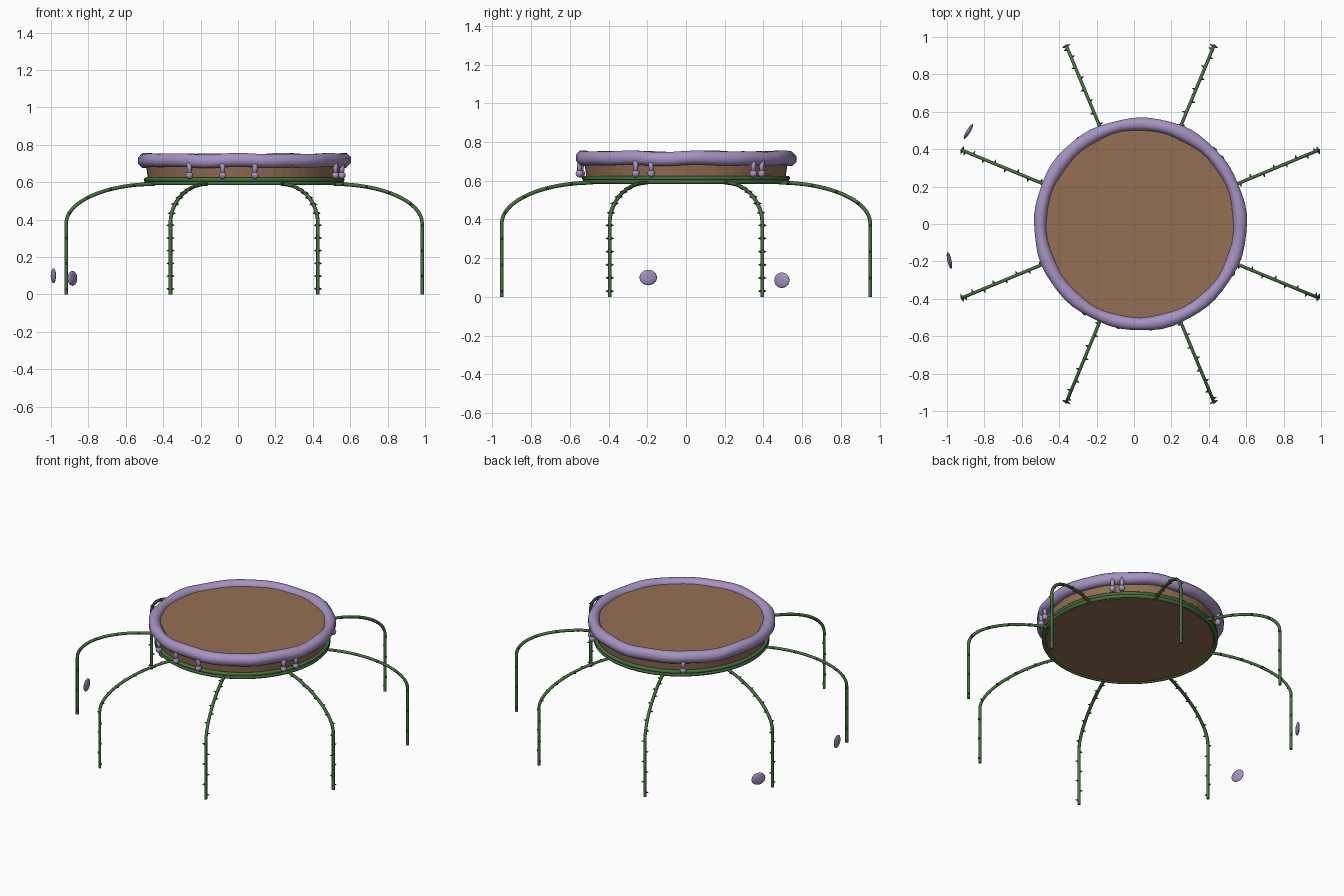
import bpy, bmesh, math
from math import sin, cos, pi, radians
from mathutils import Vector, Matrix

if "Cube" in bpy.data.objects:
    bpy.data.objects.remove(bpy.data.objects["Cube"])

CENTRE = Vector((0.033, 0, 0))


def material(name, rgb):
    m = bpy.data.materials.new(name)
    m.use_nodes = True
    m.diffuse_color = (*rgb, 1)
    m.node_tree.nodes["Principled BSDF"].inputs["Base Color"].default_value = (*rgb, 1)
    return m


BROWN = material("warm brown", (0.30, 0.158, 0.088))
PURPLE = material("soft purple", (0.38, 0.29, 0.54))
GREEN = material("vine green", (0.062, 0.17, 0.05))


def add_object(name, data, mat, loc=CENTRE, turn=0):
    ob = bpy.data.objects.new(name, data)
    if not data.materials:
        data.materials.append(mat)
    ob.location = loc
    ob.rotation_euler.z = turn
    bpy.context.collection.objects.link(ob)
    return ob


def mesh_from(bm, name, smooth=True):
    me = bpy.data.meshes.new(name)
    bmesh.ops.recalc_face_normals(bm, faces=bm.faces)
    bm.to_mesh(me)
    bm.free()
    if smooth:
        me.shade_smooth()
    return me


def ring(name, mat, major, wide, tall, z, sides, wobble=0):
    """Torus with an elliptical section and an optional uneven surface."""
    bm = bmesh.new()
    steps = 64
    loops = []
    for i in range(steps):
        a = 2 * pi * i / steps
        lift = wobble * (sin(7 * a) + sin(11 * a + 1)) / 2
        swell = wobble * (sin(5 * a + 2) + sin(13 * a)) / 2
        loop = []
        for j in range(sides):
            b = 2 * pi * (j + 0.5) / sides
            r = major + (wide + swell) * cos(b)
            loop.append(bm.verts.new((r * cos(a), r * sin(a), z + lift + tall * sin(b))))
        loops.append(loop)
    for i in range(steps):
        p, q = loops[i], loops[(i + 1) % steps]
        for j in range(sides):
            k = (j + 1) % sides
            bm.faces.new((p[j], q[j], q[k], p[k]))
    return add_object(name, mesh_from(bm, name), mat)


# Round table body, slightly wider at the top
bm = bmesh.new()
bmesh.ops.create_cone(bm, cap_ends=True, segments=64, radius1=0.51, radius2=0.53,
                      depth=0.14, matrix=Matrix.Translation((0, 0, 0.657)))
add_object("table_body", mesh_from(bm, "table_body", False), BROWN)

# Icing rim and the twin vine bands below it
ring("icing_rim", PURPLE, 0.535, 0.037, 0.039, 0.716, 8, 0.005)
for n, z in enumerate((0.595, 0.614)):
    ring(f"vine_band_{n + 1}", GREEN, 0.525, 0.012, 0.012, z, 8)

# Icing drips: thin neck with a round drop
bm = bmesh.new()
bmesh.ops.create_cone(bm, cap_ends=True, segments=10, radius1=0.011, radius2=0.015,
                      depth=0.07, matrix=Matrix.Translation((0.553, 0, 0.672)))
bmesh.ops.create_uvsphere(bm, u_segments=12, v_segments=8, radius=0.02,
                          matrix=Matrix.Translation((0.553, 0, 0.637)))
drip_mesh = mesh_from(bm, "icing_drip")
for n, deg in enumerate((-122, -102, -84, -28, -19, 39, 45, 126)):
    add_object(f"icing_drip_{n + 1}", drip_mesh, PURPLE, turn=radians(deg))

# Vine leg: upright stem that arches in to the table edge
FOOT, KNEE, EDGE, TOP = 1.03, 0.38, 0.52, 0.59
path = [Vector((FOOT, 0, 0)), Vector((FOOT, 0, KNEE / 2))]
for i in range(17):
    t = pi / 2 * i / 16
    path.append(Vector((EDGE + (FOOT - EDGE) * cos(t), 0, KNEE + (TOP - KNEE) * sin(t))))

stem = bpy.data.curves.new("vine_leg", "CURVE")
stem.dimensions = "3D"
stem.bevel_depth = 0.01
stem.bevel_resolution = 1
stem.use_fill_caps = True
spline = stem.splines.new("POLY")
spline.points.add(len(path) - 1)
for point, co in zip(spline.points, path):
    point.co = (*co, 1)
    point.radius = 1

# Thorns spaced along the leg, on alternating sides
bm = bmesh.new()
target, walked, side = 0.03, 0, 1
for a, b in zip(path, path[1:]):
    length = (b - a).length
    while target < walked + length:
        spot = a.lerp(b, (target - walked) / length)
        place = Matrix.Translation(spot + Vector((0, side * 0.014, 0)))
        bmesh.ops.create_cone(bm, cap_ends=True, segments=6, radius1=0.009, radius2=0.001,
                              depth=0.018, matrix=place @ Matrix.Rotation(-side * pi / 2, 4, "X"))
        target += 0.068
        side = -side
    walked += length
thorn_mesh = mesh_from(bm, "leg_thorns", False)

for n in range(8):
    turn = radians(22.5 + 45 * n)
    add_object(f"vine_leg_{n + 1}", stem, GREEN, turn=turn)
    add_object(f"leg_thorns_{n + 1}", thorn_mesh, GREEN, turn=turn)

# Two loose petals standing near the floor
bm = bmesh.new()
bmesh.ops.create_uvsphere(bm, u_segments=20, v_segments=12, radius=1,
                          matrix=Matrix.Diagonal((0.011, 0.046, 0.04, 1)))
petal_mesh = mesh_from(bm, "petal")
add_object("petal_front", petal_mesh, PURPLE, (-0.987, -0.195, 0.1), radians(12))
add_object("petal_back", petal_mesh, PURPLE, (-0.885, 0.495, 0.086), radians(-31))
